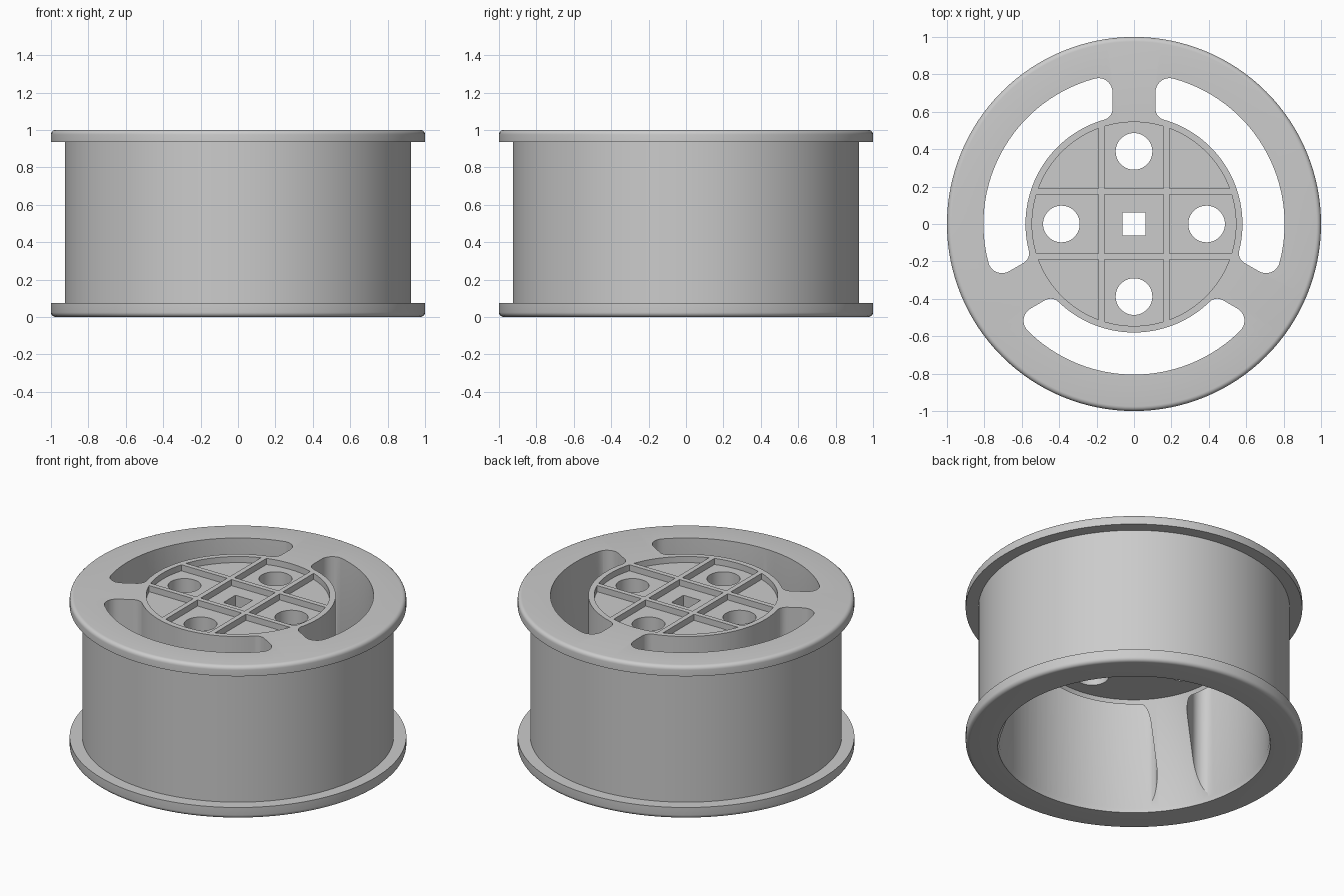
import bpy, bmesh, math
from mathutils import Matrix, Vector

old = bpy.data.objects.get("Cube")
if old:
    bpy.data.objects.remove(old, do_unlink=True)

SEGMENTS = 128
RIM, BARREL, BORE = 1.0, 0.925, 0.81
SLOT_OUT, HUB, RECESS = 0.805, 0.58, 0.545
HUB_UNDER = 0.635
POCKET_DEPTH = 0.04


def add_object(name, bm):
    bmesh.ops.recalc_face_normals(bm, faces=bm.faces)
    mesh = bpy.data.meshes.new(name)
    bm.to_mesh(mesh)
    bm.free()
    obj = bpy.data.objects.new(name, mesh)
    bpy.context.collection.objects.link(obj)
    return obj


def lathe(name, profile):
    bm = bmesh.new()
    verts = [bm.verts.new((r, 0, z)) for r, z in profile]
    edges = [bm.edges.new(pair) for pair in zip(verts, verts[1:])]
    bmesh.ops.spin(bm, geom=verts + edges, cent=(0, 0, 0), axis=(0, 0, 1),
                   angle=math.tau, steps=SEGMENTS, use_merge=True)
    bmesh.ops.remove_doubles(bm, verts=bm.verts, dist=1e-5)
    return add_object(name, bm)


def prism(name, outline, low, high):
    bm = bmesh.new()
    face = bm.faces.new([bm.verts.new((x, y, low)) for x, y in outline])
    top = bmesh.ops.extrude_face_region(bm, geom=[face])["geom"]
    moved = [v for v in top if isinstance(v, bmesh.types.BMVert)]
    bmesh.ops.translate(bm, verts=moved, vec=(0, 0, high - low))
    return add_object(name, bm)


def arc(center, radius, start, end, steps):
    return [(center[0] + radius * math.cos(start + (end - start) * i / steps),
             center[1] + radius * math.sin(start + (end - start) * i / steps))
            for i in range(steps + 1)]


def rectangle(cx, cy, hx, hy):
    return [(cx - hx, cy - hy), (cx + hx, cy - hy), (cx + hx, cy + hy), (cx - hx, cy + hy)]


def cut(target, cutter):
    mod = target.modifiers.new("cut", 'BOOLEAN')
    mod.operation = 'DIFFERENCE'
    mod.solver = 'EXACT'
    mod.object = cutter
    cutter.hide_render = True
    with bpy.context.temp_override(object=target, active_object=target):
        bpy.ops.object.modifier_apply(modifier=mod.name)
    bpy.data.objects.remove(cutter, do_unlink=True)


def slot_outline(half_spoke, outer_fillet, inner_fillet):
    """Curved slot beside the rear spoke, mirrored across its 30 degree axis."""
    x = half_spoke + outer_fillet
    a = (x, math.sqrt((SLOT_OUT - outer_fillet) ** 2 - x * x))
    x = half_spoke + inner_fillet
    b = (x, math.sqrt((HUB + inner_fillet) ** 2 - x * x))
    axis = math.pi / 6
    angle_a, angle_b = math.atan2(a[1], a[0]), math.atan2(b[1], b[0])
    half = arc((0, 0), SLOT_OUT, axis, angle_a, 24)
    half += arc(a, outer_fillet, angle_a, math.pi, 10)[1:]
    half += arc(b, inner_fillet, math.pi, angle_b + math.pi, 8)
    half += arc((0, 0), HUB, angle_b, axis, 24)[1:]
    c, s = math.cos(2 * axis), math.sin(2 * axis)
    mirrored = [(c * px + s * py, s * px - c * py) for px, py in half[1:-1]]
    return half + mirrored[::-1]


# Wheel body: flanged barrel, solid hub and conical cavity underneath
edge = 0.025
profile = [(0, 1)]
profile += arc((RIM - edge, 1 - edge), edge, math.pi / 2, 0, 5)
profile += [(RIM, 0.935), (BARREL, 0.935), (BARREL, 0.075), (RIM, 0.075)]
profile += arc((RIM - edge, edge), edge, 0, -math.pi / 2, 5)
profile += [(BORE, 0), (BORE, 0.03), (0.57, HUB_UNDER), (0, HUB_UNDER)]
wheel = lathe("wheel_body", profile)

# Three curved slots that leave three spokes
outline = slot_outline(0.115, 0.075, 0.06)
for i in range(3):
    slot = prism("slot_cutter", outline, -0.1, 1.1)
    slot.data.transform(Matrix.Rotation(i * math.tau / 3, 4, 'Z'))
    cut(wheel, slot)

# Shallow hub pockets, separated by a grid of ribs
pockets = prism("pocket_cutter", arc((0, 0), RECESS, 0, math.tau, SEGMENTS)[:-1],
                1 - POCKET_DEPTH, 1.1)
for side in (-1, 1):
    for cx, cy, hx, hy in ((side * 0.175, 0, 0.016, 0.7), (0, side * 0.175, 0.7, 0.016)):
        cut(pockets, prism("rib", rectangle(cx, cy, hx, hy), 0.9, 1.2))
cut(wheel, pockets)

# Four bolt holes and the square axle hole
for i in range(4):
    angle = i * math.pi / 2
    center = (0.388 * math.cos(angle), 0.388 * math.sin(angle))
    cut(wheel, prism("bolt_hole", arc(center, 0.098, 0, math.tau, 48)[:-1], 0.5, 1.1))
cut(wheel, prism("axle_hole", rectangle(0, 0, 0.062, 0.062), 0.5, 1.1))

# Plain grey finish
grey = bpy.data.materials.new("light grey")
grey.use_nodes = True
colour = (0.6, 0.6, 0.6, 1)
grey.diffuse_color = colour
grey.node_tree.nodes["Principled BSDF"].inputs["Base Color"].default_value = colour
wheel.data.materials.clear()
wheel.data.materials.append(grey)

bpy.ops.object.select_all(action='DESELECT')
wheel.select_set(True)
bpy.context.view_layer.objects.active = wheel
bpy.ops.object.shade_smooth_by_angle(angle=math.radians(30))
